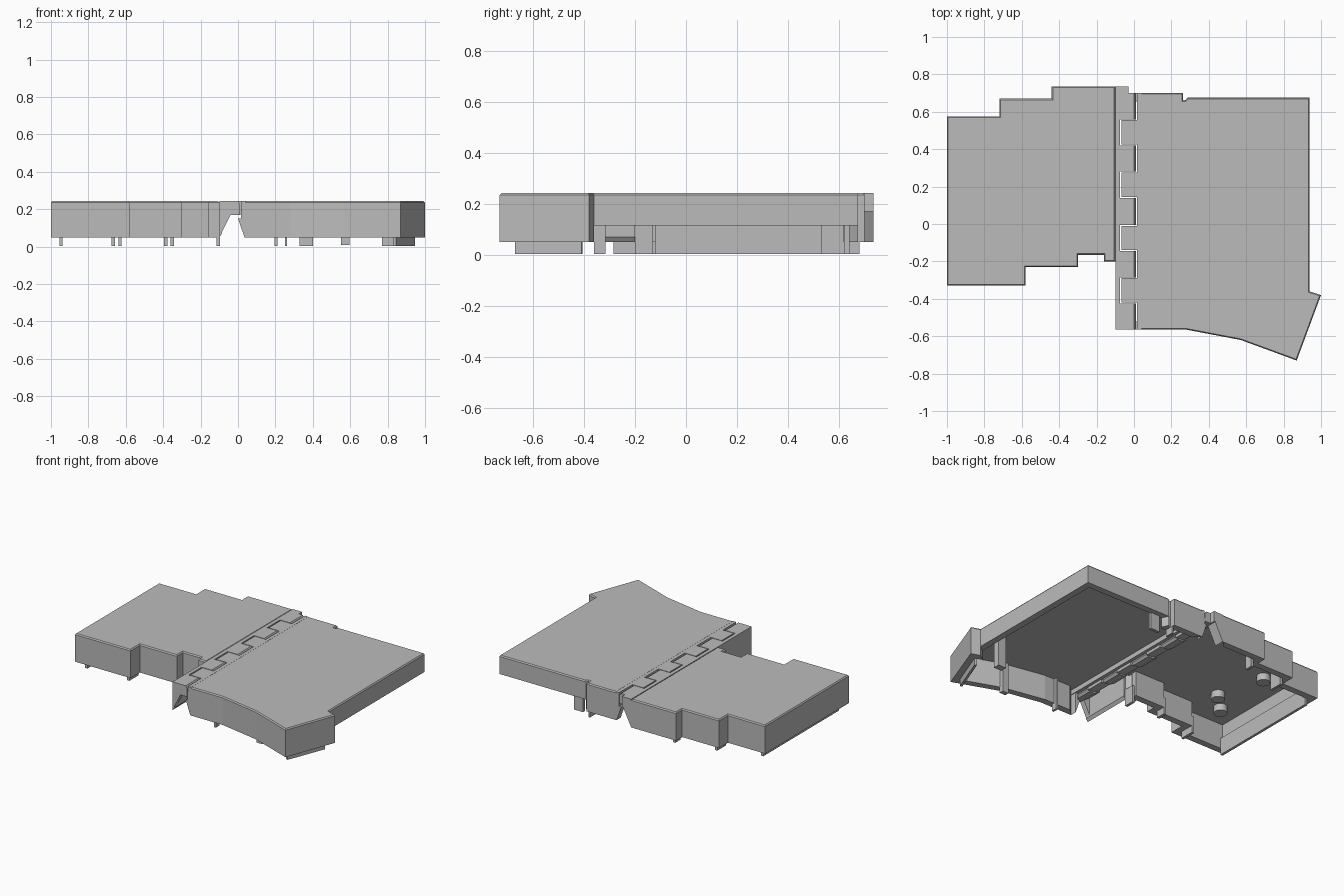
import bpy, bmesh
from mathutils import Vector

if "Cube" in bpy.data.objects:
    bpy.data.objects.remove(bpy.data.objects["Cube"])

TOP, CEIL, RIM, HIGH_RIM, THICK = 0.243, 0.222, 0.05, 0.115, 0.045

grey = bpy.data.materials.new("plain grey")
grey.use_nodes = True
grey.diffuse_color = (0.5, 0.5, 0.5, 1)
grey.node_tree.nodes["Principled BSDF"].inputs["Base Color"].default_value = (0.5, 0.5, 0.5, 1)


def finish(name, bm):
    bmesh.ops.recalc_face_normals(bm, faces=bm.faces)
    mesh = bpy.data.meshes.new(name)
    bm.to_mesh(mesh)
    bm.free()
    mesh.materials.append(grey)
    obj = bpy.data.objects.new(name, mesh)
    bpy.context.collection.objects.link(obj)
    return obj


def extrude(bm, points, move):
    """Closed prism from a flat loop of points."""
    face = bm.faces.new([bm.verts.new(p) for p in points])
    out = bmesh.ops.extrude_face_region(bm, geom=[face], use_keep_orig=True)
    verts = [g for g in out["geom"] if isinstance(g, bmesh.types.BMVert)]
    bmesh.ops.translate(bm, vec=move, verts=verts)


def slab(bm, outline, z0, z1):
    extrude(bm, [(x, y, z0) for x, y in outline], (0, 0, z1 - z0))


def along_y(bm, profile, y0, y1):
    extrude(bm, [(x, y0, z) for x, z in profile], (0, y1 - y0, 0))


def box(bm, x0, x1, y0, y1, z0, z1):
    slab(bm, [(x0, y0), (x1, y0), (x1, y1), (x0, y1)], z0, z1)


def inset(outline, d):
    """Mitred inward offset of a counter-clockwise outline."""
    pts, result = [Vector(p) for p in outline], []
    for i, p in enumerate(pts):
        a = (p - pts[i - 1]).normalized()
        b = (pts[(i + 1) % len(pts)] - p).normalized()
        na, nb = Vector((-a.y, a.x)), Vector((-b.y, b.x))
        result.append(p + (na + nb) * d / (1 + na.dot(nb)))
    return result


def panel(name, outline, rim):
    """Top plate plus skirt walls; rim(edge index) gives each wall's lower height."""
    bm = bmesh.new()
    n = len(outline)
    slab(bm, outline, CEIL, TOP - 0.008)
    lower = [bm.verts.new((x, y, TOP - 0.008)) for x, y in outline]
    upper = [bm.verts.new((x, y, TOP)) for x, y in inset(outline, 0.006)]
    bm.faces.new(upper)
    for i in range(n):
        j = (i + 1) % n
        bm.faces.new((lower[i], lower[j], upper[j], upper[i]))
    inner = inset(outline, THICK)
    for i in range(n):
        j = (i + 1) % n
        if rim(i) is not None:
            slab(bm, [outline[i], outline[j], inner[j], inner[i]], rim(i), CEIL)
    return finish(name, bm)


# Stepped panel on the -x side; the last edges run along the hinge
stepped = [(-0.1, 0.735), (-0.44, 0.735), (-0.44, 0.67), (-0.72, 0.67), (-0.72, 0.575),
           (-1, 0.575), (-1, -0.33), (-0.58, -0.33), (-0.58, -0.23), (-0.3, -0.23),
           (-0.3, -0.165), (-0.16, -0.165), (-0.16, -0.2), (-0.1, -0.2)]
panel("stepped_panel", stepped, lambda i: RIM if i < len(stepped) - 1 else None)

# Angled panel on the +x side, with raised rims on its outer and rear walls
angled = [(0.035, -0.565), (0.28, -0.565), (0.57, -0.62), (0.87, -0.73), (1, -0.38),
          (0.938, -0.36), (0.938, 0.675), (0.285, 0.675), (0.275, 0.662),
          (0.262, 0.662), (0.262, 0.7), (0.035, 0.7)]
high = (5, 6)
panel("angled_panel", angled,
      lambda i: None if i == len(angled) - 1 else HIGH_RIM if i in high else RIM)

# Front hinge fin: a strip with a thin sloping plate below
bm = bmesh.new()
box(bm, -0.1, -0.075, -0.565, 0.735, CEIL, TOP)
box(bm, -0.075, -0.03, 0.7, 0.735, CEIL, TOP)
along_y(bm, [(-0.1, RIM), (-0.085, RIM + 0.02), (-0.085, CEIL), (-0.1, CEIL)], -0.565, -0.2)
finish("hinge_fin", bm)

# Sloping end walls either side of the fold
bm = bmesh.new()
wedge = [(-0.1, RIM), (-0.04, 0.17), (0.012, 0.17), (0.012, CEIL), (-0.1, CEIL)]
along_y(bm, wedge, -0.565, -0.53)
along_y(bm, wedge[:2] + [(-0.03, 0.17), (-0.03, CEIL), (-0.1, CEIL)], 0.7, 0.735)
along_y(bm, wedge, 0.665, 0.7)
finish("stepped_fold_ends", bm)
bm = bmesh.new()
for y in (-0.565, 0.655):
    along_y(bm, [(0.035, RIM), (0.0, 0.15), (0.015, 0.15), (0.016, CEIL), (0.036, CEIL)], y, y + 0.045)
finish("angled_fold_ends", bm)

# Interlocking knuckles: alternate ones belong to each panel
left_knuckle = [(-0.076, CEIL - 0.03), (-0.04, 0.17), (0.0, 0.17), (0.012, 0.185),
                (0.012, 0.225), (0.0, TOP), (-0.076, TOP)]
right_knuckle = [(0.02, 0.17), (0.02, TOP), (-0.066, TOP), (-0.066, 0.2), (-0.05, 0.18)]
edges = [-0.565, -0.425, -0.285, -0.145, -0.005, 0.14, 0.28, 0.42, 0.56, 0.7]
stepped_bm, angled_bm = bmesh.new(), bmesh.new()
for i, (y0, y1) in enumerate(zip(edges, edges[1:])):
    if i % 2 == 0:
        along_y(stepped_bm, left_knuckle, y0, y1)
    else:
        along_y(angled_bm, right_knuckle, y0 + 0.005, y1 - 0.005)
finish("stepped_knuckles", stepped_bm)
box(angled_bm, 0.016, 0.04, -0.565, 0.7, 0.19, TOP)
finish("angled_knuckles", angled_bm)

# Locating lips inside the side walls of the stepped panel
bm = bmesh.new()
for x, y0, y1 in [(-0.955, -0.285, 0.53), (-0.675, 0.53, 0.625), (-0.64, -0.285, -0.185),
                  (-0.395, 0.625, 0.68), (-0.36, -0.185, -0.12), (-0.115, -0.2, -0.13)]:
    box(bm, x, x + 0.018, y0, y1, 0.003, 0.12)
finish("stepped_lips", bm)

# Lips and clips inside the angled panel
bm = bmesh.new()
slab(bm, [(0.945, -0.41), (0.93, -0.405), (0.83, -0.665), (0.845, -0.67)], 0.003, 0.12)
box(bm, 0.77, 0.83, -0.36, -0.315, 0.003, CEIL)
box(bm, 0.33, 0.4, 0.62, 0.64, 0.003, CEIL)
box(bm, 0.195, 0.21, -0.54, -0.5, 0.003, CEIL)
box(bm, 0.25, 0.262, 0.62, 0.68, 0.003, CEIL)
box(bm, 0.55, 0.595, -0.585, -0.555, 0.01, CEIL)
finish("angled_clips", bm)

# Round pegs under the stepped panel
for i, (x, y) in enumerate([(-0.68, 0.0), (-0.8, -0.12), (-0.76, 0.34), (-0.57, 0.52)]):
    bpy.ops.mesh.primitive_cylinder_add(vertices=24, radius=0.043, depth=0.05, location=(x, y, 0.2))
    peg = bpy.context.object
    peg.name = f"peg_{i + 1}"
    peg.data.materials.append(grey)
    bpy.ops.object.shade_smooth_by_angle()
